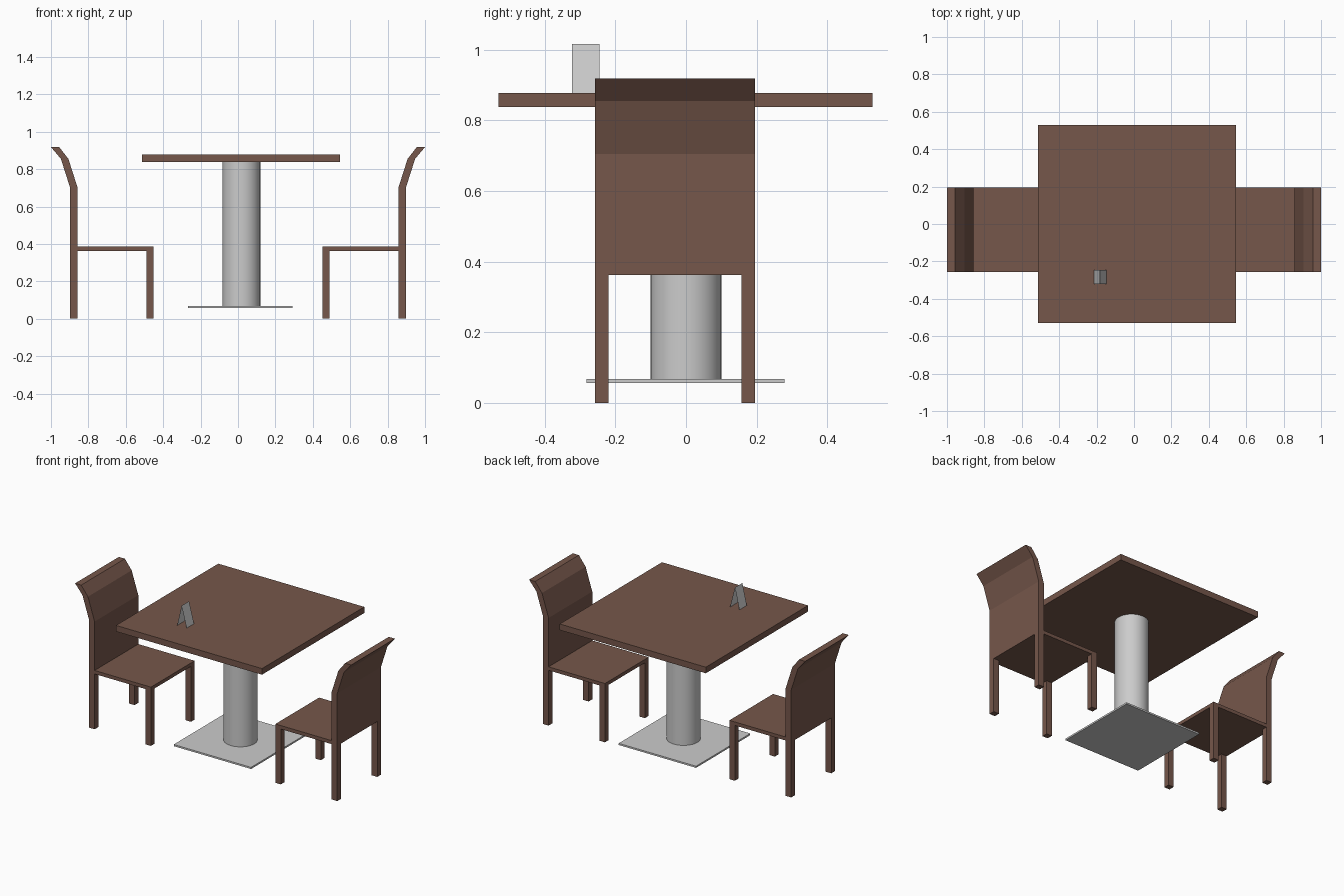
import bpy, bmesh

if "Cube" in bpy.data.objects:
    bpy.data.objects.remove(bpy.data.objects["Cube"])

wood = bpy.data.materials.new("brown_wood")
wood.diffuse_color = (0.18, 0.095, 0.07, 1)
wood.use_nodes = True
wood.node_tree.nodes["Principled BSDF"].inputs["Base Color"].default_value = wood.diffuse_color


def finish(bm, name, mat=None, closed=True):
    if closed:
        bmesh.ops.recalc_face_normals(bm, faces=bm.faces)
    me = bpy.data.meshes.new(name)
    bm.to_mesh(me)
    bm.free()
    if mat:
        me.materials.append(mat)
    ob = bpy.data.objects.new(name, me)
    bpy.context.collection.objects.link(ob)
    return ob


def prism(name, profile, y0, y1, mat=None):
    """Extrude an (x, z) outline from y0 to y1."""
    bm = bmesh.new()
    face = bm.faces.new([bm.verts.new((x, y0, z)) for x, z in profile])
    ext = bmesh.ops.extrude_face_region(bm, geom=[face])
    verts = [v for v in ext["geom"] if isinstance(v, bmesh.types.BMVert)]
    bmesh.ops.translate(bm, verts=verts, vec=(0, y1 - y0, 0))
    return finish(bm, name, mat)


def box(name, x, y, z, mat=None):
    outline = [(x[0], z[0]), (x[1], z[0]), (x[1], z[1]), (x[0], z[1])]
    return prism(name, outline, y[0], y[1], mat)


# Table: top, base plate and round column
box("table_top", (-0.513, 0.545), (-0.53, 0.528), (0.837, 0.877), wood)
box("base_plate", (-0.268, 0.292), (-0.282, 0.279), (0.057, 0.068))
bpy.ops.mesh.primitive_cylinder_add(vertices=32, radius=0.101, depth=0.769,
                                    location=(0.018, 0, 0.4525))
column = bpy.context.object
column.name = "column"
bpy.ops.object.shade_smooth_by_angle()

# Folded card standing on the table: two thin leaves meeting at the ridge
bm = bmesh.new()
rows = [[bm.verts.new((x, y, z)) for y in (-0.322, -0.245)]
        for x, z in ((-0.215, 0.877), (-0.183, 1.015), (-0.147, 0.877))]
for a, b in zip(rows, rows[1:]):
    bm.faces.new((a[0], a[1], b[1], b[0])).normal_update()
finish(bm, "table_card", closed=False)

# Two facing chairs, mirrored in x
Y0, Y1, LEG = -0.257, 0.195, 0.038
SEAT_BOTTOM, SEAT_TOP = 0.362, 0.385
back_profile = [(0.859, SEAT_BOTTOM), (0.899, SEAT_BOTTOM), (0.899, 0.705),
                (0.947, 0.855), (1.0, 0.918), (0.956, 0.918),
                (0.907, 0.855), (0.859, 0.705)]
for s, side in ((-1, "left"), (1, "right")):
    prism(f"{side}_chair_back", [(s * x, z) for x, z in back_profile], Y0, Y1, wood)
    box(f"{side}_chair_seat", (s * 0.451, s * 0.859), (Y0, Y1), (SEAT_BOTTOM, SEAT_TOP), wood)
    for part, x0, x1 in (("front", 0.451, 0.49), ("rear", 0.859, 0.899)):
        for n, y in enumerate((Y0, Y1 - LEG), 1):
            box(f"{side}_chair_{part}_leg_{n}", (s * x0, s * x1), (y, y + LEG),
                (0, SEAT_BOTTOM), wood)
